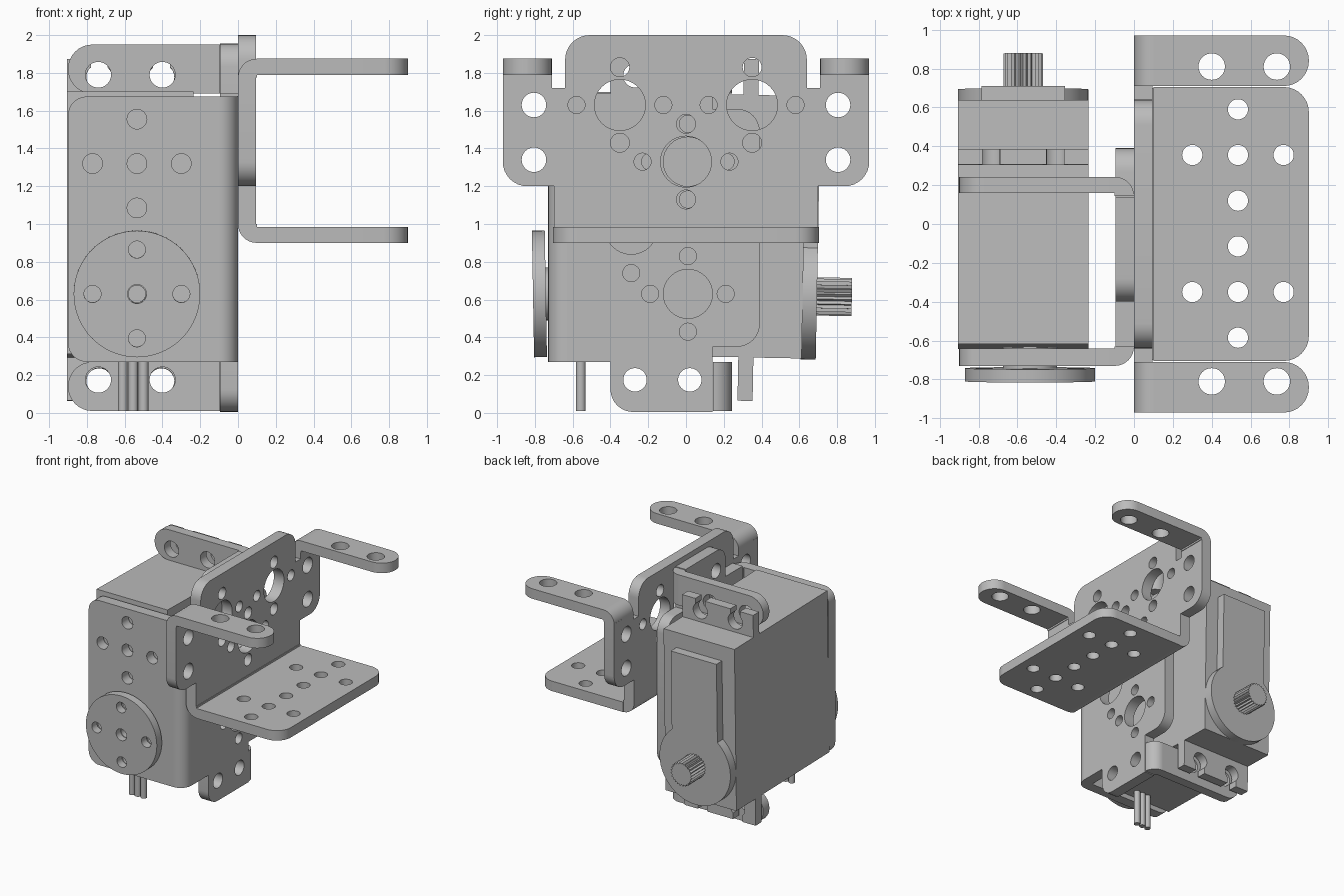
import bpy, bmesh
from math import sin, cos, pi, radians
from mathutils import Matrix, Vector

if "Cube" in bpy.data.objects:
    bpy.data.objects.remove(bpy.data.objects["Cube"], do_unlink=True)

grey = bpy.data.materials.new("metal grey")
grey.use_nodes = True
grey.diffuse_color = (0.5, 0.5, 0.5, 1)
grey.node_tree.nodes["Principled BSDF"].inputs["Base Color"].default_value = (0.5, 0.5, 0.5, 1)

# Columns give the world directions of profile u, profile v and thickness
FRAMES = {
    "X": Matrix(((0, 0, 1, 0), (1, 0, 0, 0), (0, 1, 0, 0), (0, 0, 0, 1))),
    "Y": Matrix(((1, 0, 0, 0), (0, 0, 1, 0), (0, 1, 0, 0), (0, 0, 0, 1))),
    "Z": Matrix.Identity(4),
}


def circle(u, v, r, n=32):
    return [(u + r * cos(2 * pi * i / n), v + r * sin(2 * pi * i / n)) for i in range(n)]


def rounded(points, steps=8):
    """Outline from (u, v) or (u, v, radius) right-angled corners."""
    out = []
    for i, p in enumerate(points):
        c = Vector(p[:2])
        if len(p) == 2:
            out.append(tuple(c))
            continue
        r = p[2]
        a = (Vector(points[i - 1][:2]) - c).normalized()
        b = (Vector(points[(i + 1) % len(points)][:2]) - c).normalized()
        for k in range(steps + 1):
            t = pi / 2 * k / steps
            out.append(tuple(c + (a + b) * r - (a * sin(t) + b * cos(t)) * r))
    return out


def plate(name, outline, axis, lo, hi, holes=()):
    """Flat part: filled outline with round holes, extruded along an axis."""
    curve = bpy.data.curves.new(name, "CURVE")
    curve.dimensions, curve.fill_mode = "2D", "BOTH"
    curve.extrude = (hi - lo) / 2
    for loop in [outline] + [h if isinstance(h, list) else circle(*h) for h in holes]:
        s = curve.splines.new("POLY")
        s.points.add(len(loop) - 1)
        for pt, (u, v) in zip(s.points, loop):
            pt.co = (u, v, 0, 1)
        s.use_cyclic_u = True
    temp = bpy.data.objects.new(name, curve)
    bpy.context.collection.objects.link(temp)
    mesh = bpy.data.meshes.new_from_object(
        temp.evaluated_get(bpy.context.evaluated_depsgraph_get()))
    bpy.data.objects.remove(temp, do_unlink=True)
    bpy.data.curves.remove(curve)
    bm = bmesh.new()
    bm.from_mesh(mesh)
    bmesh.ops.remove_doubles(bm, verts=bm.verts, dist=0.0002)
    bm.transform(FRAMES[axis] @ Matrix.Translation((0, 0, (lo + hi) / 2)))
    bmesh.ops.recalc_face_normals(bm, faces=bm.faces)
    bm.to_mesh(mesh)
    bm.free()
    mesh.materials.clear()
    mesh.materials.append(grey)
    ob = bpy.data.objects.new(name, mesh)
    bpy.context.collection.objects.link(ob)
    bpy.ops.object.select_all(action="DESELECT")
    ob.select_set(True)
    bpy.context.view_layer.objects.active = ob
    bpy.ops.object.shade_smooth_by_angle(angle=radians(30))
    return ob


def box(u0, v0, u1, v1, r=None):
    return rounded([(u, v) if r is None else (u, v, r)
                    for u, v in ((u0, v0), (u1, v0), (u1, v1), (u0, v1))])


def bend(name, u, v, su, sv, axis, lo, hi, R=0.1):
    """Quarter-round sheet bend whose outer corner is (u, v)."""
    pts = [(u + su * R, v), (u, v, R * 0.99), (u, v + sv * R), (u + su * R, v + sv * R)]
    plate(name, rounded(pts), axis, lo, hi)


S = 0.045          # small hole radius
MID = 0.98         # mirror height of the servo bracket


def cross(u, v, d=0.235):
    return [(u + d, v, S), (u - d, v, S), (u, v + d, S), (u, v - d, S)]


# Outer bracket: upright plate
half = [(0.7, 0.98), (0.7, 1.2), (0.97, 1.2, 0.13), (0.97, 1.78), (0.71, 1.78),
        (0.71, 1.72), (0.64, 1.72), (0.64, 2.0, 0.13)]
outline = rounded(half + [(-p[0],) + p[1:] for p in reversed(half)])
holes = [(0, 1.33, 0.135), (0, 1.53, 0.05), (0, 1.13, 0.05)]
for s in (-1, 1):
    holes += [(s * 0.35, 1.63, 0.135), (s * 0.23, 1.33, S)]
    holes += [(s * u, 1.63, S) for u in (0.12, 0.58)]
    holes += [(s * 0.35, v, 0.05) for v in (1.43, 1.83)]
    holes += [(s * 0.805, v, 0.065) for v in (1.34, 1.63)]
plate("outer_bracket_plate", outline, "X", 0, 0.095, holes)

# Outer bracket: lower shelf
shelf_holes = [(0.535, y, 0.052) for y in (0.59, 0.12, -0.115, -0.585)]
shelf_holes += [(x, y, 0.052) for x in (0.3, 0.535, 0.77) for y in (0.355, -0.35)]
plate("outer_bracket_shelf",
      rounded([(0.1, -0.705), (0.9, -0.705, 0.13), (0.9, 0.705, 0.13), (0.1, 0.705)]),
      "Z", 0.9, 0.985, shelf_holes)
bend("outer_bracket_shelf_bend", 0, 0.9, 1, 1, "Y", -0.7, 0.7)

# Outer bracket: two arms
for side, s in (("left", 1), ("right", -1)):
    a, b = sorted((s * 0.71, s * 0.97))
    plate(f"outer_bracket_arm_{side}",
          rounded([(0.1, a), (0.9, a, 0.129), (0.9, b, 0.129), (0.1, b)]),
          "Z", 1.79, 1.875, [(0.4, s * 0.81, 0.068), (0.735, s * 0.81, 0.068)])
    bend(f"outer_bracket_arm_bend_{side}", 0, 1.875, 1, -1, "Y", a, b)

# Servo bracket: upright plate, mirrored about its middle height
low = [(0.39, 0.35, 0.12), (0.14, 0.35), (0.14, 0.005), (-0.4, 0.005, 0.12),
       (-0.4, 0.27), (-0.63, 0.27)]
outline = rounded(low + [(p[0], 2 * MID - p[1]) + p[2:] for p in reversed(low)])
holes = [(-0.29, MID, 0.14)]
for flip in (False, True):
    hs = [(0.01, 0.63, 0.13), (-0.29, 0.74, S), (-0.27, 0.175, 0.062), (0.02, 0.175, 0.062)]
    hs += cross(0.01, 0.63, 0.2)
    holes += [(u, 2 * MID - v if flip else v, r) for u, v, r in hs]
plate("servo_bracket_plate", outline, "X", -0.095, 0, holes)

# Servo bracket: front cheek
cheek_holes = [(-0.535, 0.63, 0.14), (-0.535, 1.32, 0.052)]
cheek_holes += cross(-0.535, 0.63) + [(u, v, 0.052) for u, v, _ in cross(-0.535, 1.32)]
plate("servo_bracket_cheek",
      rounded([(-0.1, 0.27), (-0.1, 1.675), (-0.9, 1.675, 0.1), (-0.9, 0.27, 0.1)]),
      "Y", -0.73, -0.64, cheek_holes)
bend("servo_bracket_cheek_bend", 0, -0.73, -1, 1, "Z", 0.27, 1.675)

# Servo bracket: upper and lower ears
for place, z0, z1, hz in (("lower", 0.01, 0.27, 0.175), ("upper", 1.69, 1.95, 1.79)):
    plate(f"servo_bracket_ear_{place}",
          rounded([(-0.1, z0), (-0.1, z1), (-0.9, z1, 0.129), (-0.9, z0, 0.129)]),
          "Y", 0.16, 0.243, [(-0.74, hz, 0.068), (-0.4, hz, 0.068)])
    bend(f"servo_bracket_ear_bend_{place}", 0, 0.243, -1, -1, "Z", z0, z1)

# Servo body
X0, X1 = -0.905, -0.235
servo = [plate("servo_body", box(X0, 0.3, X1, 1.69), "Y", -0.63, 0.625)]

# Servo mounting lugs with open keyhole slots
for place, z_in, z_out, hz in (("lower", 0.31, 0.07, 0.175), ("upper", 1.68, 1.88, 1.785)):
    s = 1 if z_out > z_in else -1
    pts = [(X0, z_in), (X0, z_out)]
    for x in (-0.735, -0.405):
        pts.append((x - S, z_out))
        for k in range(17):
            t = radians(130 + 280 * k / 16)
            pts.append((x + 0.068 * cos(t), hz + s * 0.068 * sin(t)))
        pts.append((x + S, z_out))
    pts += [(X1, z_out), (X1, z_in)]
    servo.append(plate(f"servo_lug_{place}", pts, "Y", 0.29, 0.37))

# Servo gear cover: disc with a straight neck
AX, AZ = -0.57, 0.63
cover = [(AX + 0.335 * cos(t), AZ + 0.335 * sin(t))
         for t in (radians(130 + 280 * k / 48) for k in range(49))]
cover += [(AX + 0.2153, 1.56), (AX - 0.2153, 1.56)]
servo.append(plate("servo_gear_cover", cover, "Y", 0.62, 0.7))

# Splined output shaft
teeth = 24
spline = [(AX + r * cos(a), AZ + r * sin(a)) for a, r in
          ((pi * i / teeth, 0.102 if i % 2 else 0.088) for i in range(2 * teeth))]
servo.append(plate("servo_shaft", spline, "Y", 0.69, 0.885))

# The servo sits at a slight tilt in its bracket
pivot = Matrix.Translation((0, 0, MID))
for ob in servo:
    ob.data.transform(pivot @ Matrix.Rotation(radians(-1.1), 4, "X") @ pivot.inverted())

# Idler horn on the front
plate("horn_hub", circle(-0.535, 0.63, 0.14), "Y", -0.75, -0.62, [(-0.535, 0.63, S)])
horn = plate("horn_disc", circle(-0.535, 0.63, 0.335, 64), "Y", -0.81, -0.742,
             cross(-0.535, 0.63) + [(-0.535, 0.63, 0.05)])
centre = Matrix.Translation((-0.535, -0.776, 0.63))
horn.data.transform(centre @ Matrix.Rotation(radians(1), 4, "X") @ centre.inverted())

# Cable: three short wires
for i, x in enumerate((-0.61, -0.555, -0.5)):
    plate(f"wire_{i + 1}", circle(x, -0.557, 0.026, 16), "Z", 0.01, 0.32)
